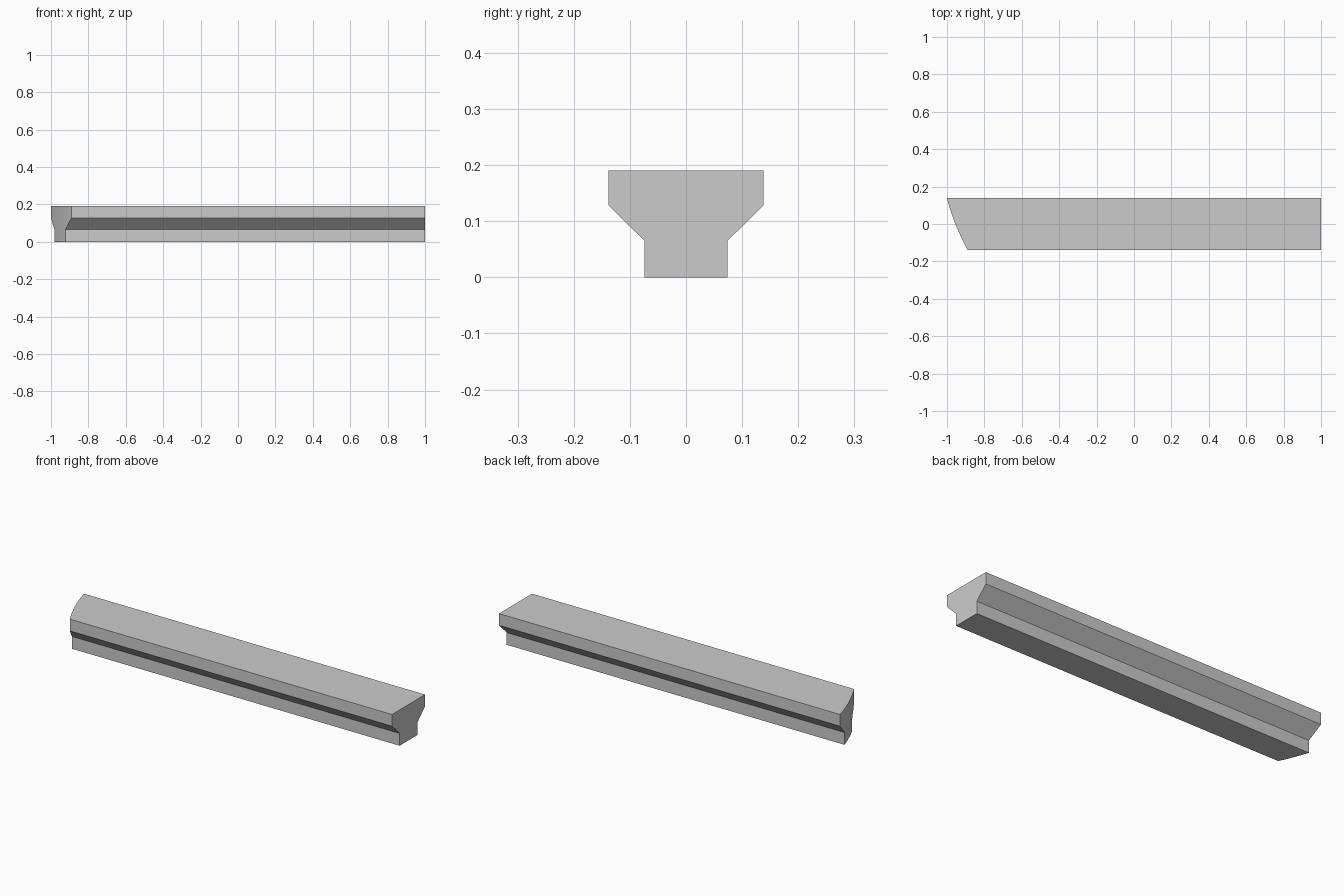
import bpy
import bmesh
from mathutils import Vector

default = bpy.data.objects.get("Cube")
if default:
    bpy.data.objects.remove(default, do_unlink=True)

HALF = 0.138    # half width of the top flange
SLICES = 12     # facets along the curved end


def end_x(y):
    """Shallow outward curve of the slanted left-hand end."""
    return -0.955 - 0.3986 * y + 0.01 * (y / HALF) ** 2


# Single grey material
grey = bpy.data.materials.new("light grey")
grey.use_nodes = True
colour = (0.6, 0.6, 0.6, 1)
grey.diffuse_color = colour
grey.node_tree.nodes["Principled BSDF"].inputs["Base Color"].default_value = colour

# Beam cross-section: narrow foot, sloped shoulders, wide top
half_profile = [(0.074, 0), (0.074, 0.065), (HALF, 0.128), (HALF, 0.19)]
profile = half_profile + [(-y, z) for y, z in reversed(half_profile)]

# Extrude the section along the beam
bm = bmesh.new()
section = bm.faces.new([bm.verts.new((-1, y, z)) for y, z in profile])
extruded = bmesh.ops.extrude_face_region(bm, geom=[section], use_keep_orig=True)
for v in extruded["geom"]:
    if isinstance(v, bmesh.types.BMVert):
        v.co.x = 1

# Slice lengthwise, then bend the left end onto its curve
for i in range(1, SLICES):
    y = HALF * (2 * i / SLICES - 1)
    bmesh.ops.bisect_plane(bm, geom=bm.verts[:] + bm.edges[:] + bm.faces[:],
                           plane_co=Vector((0, y, 0)), plane_no=Vector((0, 1, 0)))
for v in bm.verts:
    if v.co.x < 0:
        v.co.x = end_x(v.co.y)
bmesh.ops.recalc_face_normals(bm, faces=bm.faces[:])

mesh = bpy.data.meshes.new("beam")
bm.to_mesh(mesh)
bm.free()
mesh.materials.append(grey)
beam = bpy.data.objects.new("beam", mesh)
bpy.context.collection.objects.link(beam)

# Smooth the curved end, keep the profile corners sharp
bpy.ops.object.select_all(action="DESELECT")
beam.select_set(True)
bpy.context.view_layer.objects.active = beam
bpy.ops.object.shade_smooth_by_angle(angle=0.4)
